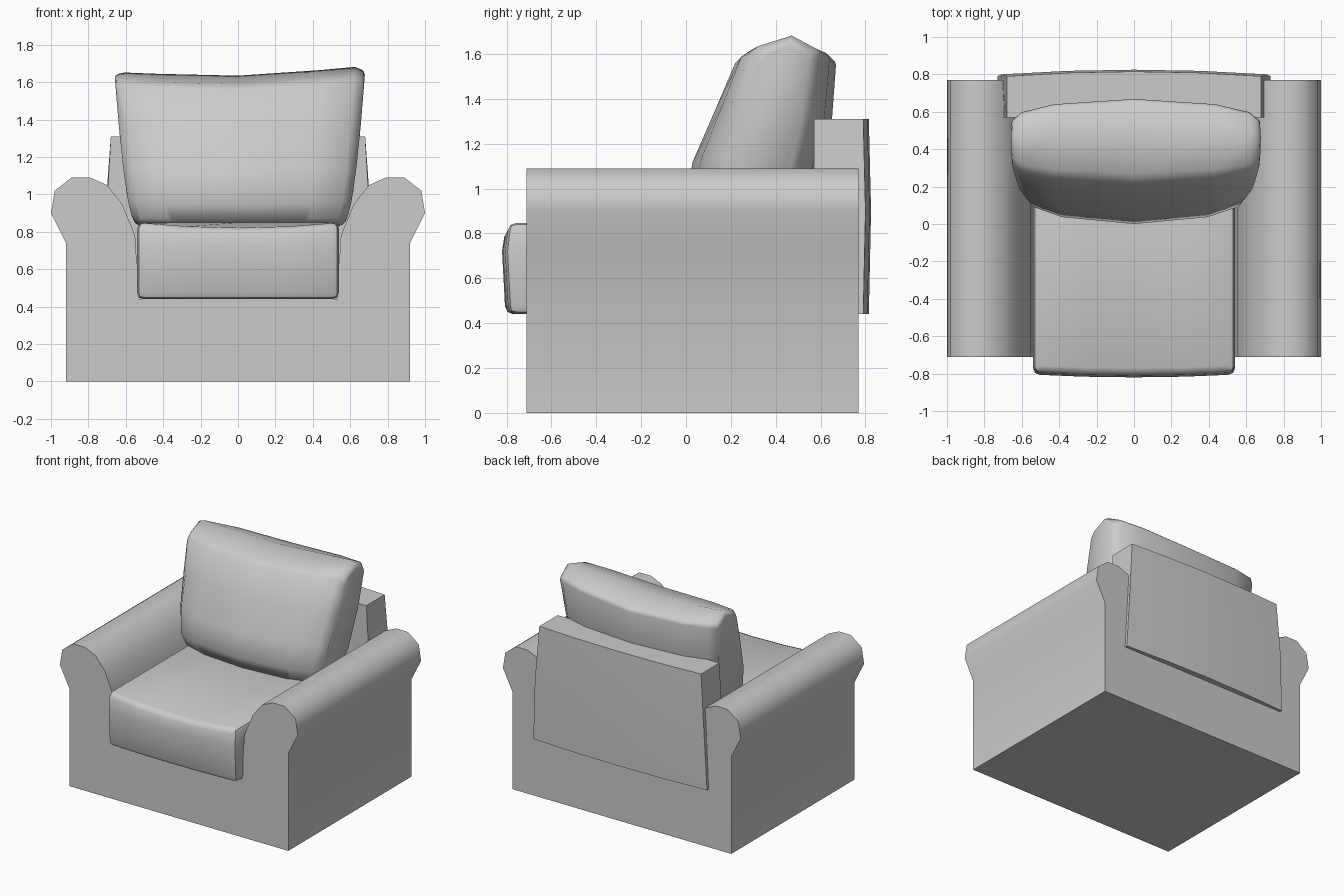
import bpy, bmesh, math

cube = bpy.data.objects.get("Cube")
if cube:
    bpy.data.objects.remove(cube, do_unlink=True)

GREY = (0.6, 0.6, 0.6, 1.0)
fabric = bpy.data.materials.new("grey_fabric")
fabric.use_nodes = True
fabric.diffuse_color = GREY
fabric.node_tree.nodes["Principled BSDF"].inputs["Base Color"].default_value = GREY


def loft(name, loops, bevel=0.0, angle=40):
    """Skin a row of matching closed loops, cap the ends, soften the edges."""
    bm = bmesh.new()
    rows = [[bm.verts.new(p) for p in loop] for loop in loops]
    n = len(rows[0])
    for a, b in zip(rows, rows[1:]):
        for i in range(n):
            j = (i + 1) % n
            bm.faces.new((a[i], a[j], b[j], b[i]))
    bm.faces.new(rows[0])
    bm.faces.new(rows[-1])
    bmesh.ops.recalc_face_normals(bm, faces=bm.faces)
    mesh = bpy.data.meshes.new(name)
    bm.to_mesh(mesh)
    bm.free()
    mesh.materials.append(fabric)
    obj = bpy.data.objects.new(name, mesh)
    bpy.context.collection.objects.link(obj)
    bpy.ops.object.select_all(action='DESELECT')
    obj.select_set(True)
    bpy.context.view_layer.objects.active = obj
    if bevel:
        mod = obj.modifiers.new("soft_edges", 'BEVEL')
        mod.width = bevel
        mod.segments = 2
        mod.limit_method = 'ANGLE'
        mod.angle_limit = math.radians(50)
        bpy.ops.object.modifier_apply(modifier=mod.name)
    bpy.ops.object.shade_smooth_by_angle(angle=math.radians(angle))
    return obj


# Frame: base and rolled arms as one mirrored profile, extruded front to back
half = [(0.92, 0), (0.92, 0.74), (1.0, 0.9), (0.98, 1.02), (0.89, 1.09),
        (0.79, 1.09), (0.70, 1.05), (0.62, 0.95), (0.55, 0.78), (0.53, 0.44)]
outline = half + [(-x, z) for x, z in reversed(half)]
loft("frame", [[(x, y, z) for x, z in outline] for y in (-0.71, 0.77)], angle=50)

# Backrest: slab that widens towards the bottom, with a slightly curved back
slab = [(0.57, 0.44, 0.73), (0.57, 1.31, 0.68), (0.79, 1.31, 0.68),
        (0.80, 0.9, 0.71), (0.79, 0.44, 0.73)]
loops = []
for s in (-1, -0.5, 0, 0.5, 1):
    bulge = 0.025 * (1 - s * s)
    loops.append([(s * w, y + (bulge if y > 0.6 else 0), z) for y, z, w in slab])
loft("backrest", loops)

# Seat cushion: rounded block, front bulging and top dipping in the middle
loops = []
for s in (-1, -0.5, 0, 0.5, 1):
    mid = 1 - s * s
    top = 0.85 - 0.03 * mid
    front = -0.79 - 0.015 * mid
    loops.append([(0.54 * s, y, z) for y, z in (
        (0.58, 0.44), (front, 0.44), (front - 0.015, 0.72),
        (front, top), (-0.2, 0.85), (0.58, 0.85))])
loft("seat_cushion", loops, bevel=0.035)

# Back cushion: leaning pillow, thinner and taller towards its sides
pillow = [(0.22, 0.82), (0.06, 0.85), (0.0, 0.95), (0.03, 1.12), (0.13, 1.35),
          (0.22, 1.56), (0.27, 1.59), (0.48, 1.635), (0.67, 1.57),
          (0.65, 1.3), (0.57, 1.0), (0.46, 0.84)]
loops = []
for s, thick, lift in ((-1, 0.5, 0.02), (-0.92, 0.7, 0.02), (-0.65, 0.88, 0.01),
                       (0, 1, 0), (0.65, 0.88, 0.03), (0.92, 0.7, 0.05), (1, 0.5, 0.04)):
    loop = []
    for y, z in pillow:
        t = (z - 0.82) / 0.82
        centre = 0.28 + 0.17 * t
        width = 0.55 + 0.12 * math.sqrt(t) + 0.01 * s
        end = max(0, abs(s) - 0.9) * 10
        loop.append((s * width, centre + (y - centre) * thick,
                     z + lift * t + 0.03 * end * (0.5 - t)))
    loops.append(loop)
loft("back_cushion", loops, bevel=0.02, angle=60)
